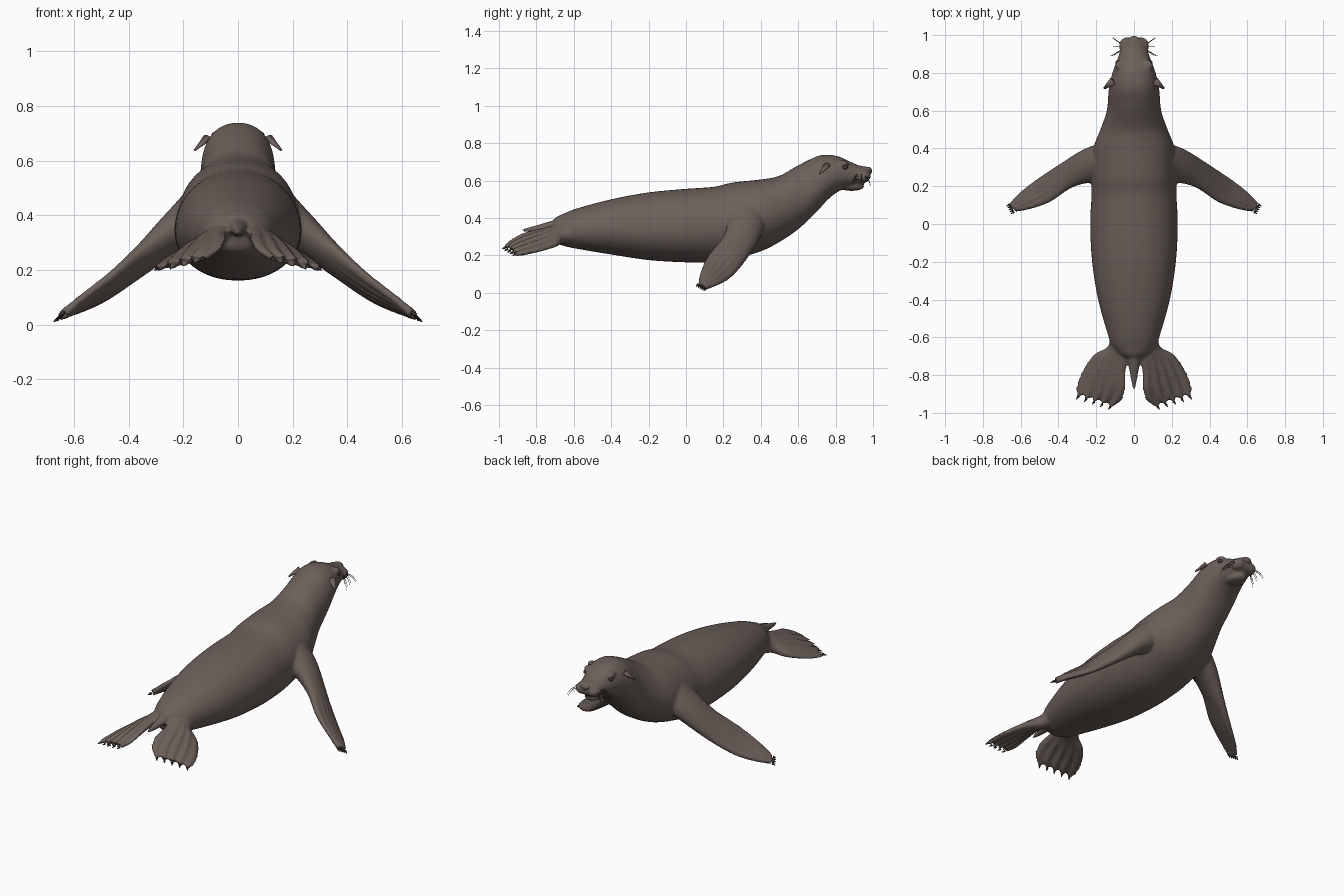
import bpy, bmesh, math
from mathutils import Vector, Matrix

if "Cube" in bpy.data.objects:
    bpy.data.objects.remove(bpy.data.objects["Cube"])


def material(name, rgb):
    m = bpy.data.materials.new(name)
    m.use_nodes = True
    m.diffuse_color = (*rgb, 1)
    bsdf = next(n for n in m.node_tree.nodes if n.type == 'BSDF_PRINCIPLED')
    bsdf.inputs["Base Color"].default_value = (*rgb, 1)
    bsdf.inputs["Roughness"].default_value = 0.7
    return m


FUR = material("brown fur", (0.15, 0.118, 0.102))
DARK = material("dark brown", (0.05, 0.04, 0.035))


def finish(name, bm, mat):
    bmesh.ops.recalc_face_normals(bm, faces=bm.faces)
    me = bpy.data.meshes.new(name)
    bm.to_mesh(me)
    bm.free()
    me.shade_smooth()
    me.materials.append(mat)
    ob = bpy.data.objects.new(name, me)
    bpy.context.collection.objects.link(ob)
    return ob


def smooth_rows(rows, steps):
    """Catmull-Rom interpolation of equal-length rows of numbers."""
    out = []
    for i in range(len(rows) - 1):
        a, b, c, d = (Vector(rows[min(max(i + k, 0), len(rows) - 1)]) for k in (-1, 0, 1, 2))
        for s in range(steps):
            t = s / steps
            out.append(b + (c - a) * (t / 2) + (a * 2 - b * 5 + c * 4 - d) * (t * t / 2)
                       + (b * 3 - a - c * 3 + d) * (t ** 3 / 2))
    return out + [Vector(rows[-1])]


def skin(bm, rings):
    loops = [[bm.verts.new(p) for p in ring] for ring in rings]
    n = len(loops[0])
    for p, q in zip(loops, loops[1:]):
        for i in range(n):
            bm.faces.new((p[i], p[(i + 1) % n], q[(i + 1) % n], q[i]))
    bm.faces.new(loops[0])
    bm.faces.new(loops[-1])


def ball(bm, centre, radii):
    bmesh.ops.create_uvsphere(bm, u_segments=24, v_segments=16, radius=1,
                              matrix=Matrix.Translation(centre) @ Matrix.Diagonal((*radii, 1)))


def flipper(bm, rows, toes, start):
    """Loft an oval blade whose toes swell and scallop towards the tip.
    Each row: leading edge xyz, trailing edge xyz, half thickness."""
    rows = smooth_rows(rows, 6)
    mids = [(Vector(r[:3]) + Vector(r[3:6])) / 2 for r in rows]
    rings, n = [], 80
    for i, r in enumerate(rows):
        lead, trail = Vector(r[:3]), Vector(r[3:6])
        along = (mids[min(i + 1, len(mids) - 1)] - mids[max(i - 1, 0)]).normalized()
        up = (trail - lead).cross(along).normalized()
        ridge = max(0, (i / (len(rows) - 1) - start) / (1 - start))
        ring = []
        for k in range(n):
            a = math.tau * k / n
            u = (1 - math.cos(a)) / 2
            w = -math.cos(math.tau * toes * u)
            ring.append(lead.lerp(trail, u) + up * r[6] * math.sin(a) * (1 + 0.55 * ridge * w)
                        + along * 0.016 * ridge ** 3 * w)
        rings.append(ring)
    for side in (1, -1):
        skin(bm, [[Vector((p.x * side, p.y, p.z)) for p in ring] for ring in rings])
    tips = [lead.lerp(trail, (k + 0.5) / toes) + along * 0.008 for k in range(toes)]
    return [(p, p + along * 0.02, 0.007) for p in tips]


def spikes(name, items, mat, flat=1):
    """Mirrored tapered cones from base point to tip point."""
    bm = bmesh.new()
    for a, b, r in items:
        a, b = Vector(a), Vector(b)
        rot = (b - a).to_track_quat('Z', 'Y').to_matrix().to_4x4()
        bmesh.ops.create_cone(bm, cap_ends=True, segments=12, radius1=r, radius2=r * 0.25,
                              depth=(b - a).length,
                              matrix=Matrix.Translation((a + b) / 2) @ rot @ Matrix.Diagonal((1, flat, 1, 1)))
    ob = finish(name, bm, mat)
    ob.modifiers.new("mirror", 'MIRROR')
    return ob


# Torso, neck and head: y, half width, underside, top
profile = [
    (-.72, .02, .31, .36), (-.70, .07, .27, .40), (-.65, .115, .25, .425), (-.58, .14, .235, .452),
    (-.4, .19, .205, .50), (-.2, .222, .175, .537), (0, .232, .163, .556), (.15, .225, .163, .567),
    (.25, .225, .178, .59), (.4, .215, .222, .606), (.5, .178, .272, .626), (.6, .144, .34, .682),
    (.7, .135, .435, .73), (.76, .125, .5, .738), (.82, .108, .545, .728), (.88, .085, .565, .70),
    (.93, .07, .58, .68), (.97, .05, .595, .674), (.985, .025, .615, .665)]
bm = bmesh.new()
rings = []
for y, w, lo, hi in smooth_rows(profile, 4):
    ring = []
    for k in range(48):
        a = math.tau * k / 48
        c, s = math.cos(a), math.sin(a)
        mid = lo + (hi - lo) * 0.46
        ring.append(Vector((w * math.copysign(abs(c) ** 0.92, c), y,
                            mid + s * ((hi - mid) if s > 0 else (mid - lo)))))
    rings.append(ring)
skin(bm, rings)

# Tail
tail = [(-.62, .06, .37, .045), (-.72, .035, .355, .03), (-.82, .017, .34, .016), (-.88, .005, .335, .006)]
skin(bm, [[Vector((w * math.cos(math.tau * k / 24), y, z + h * math.sin(math.tau * k / 24)))
           for k in range(24)] for y, w, z, h in smooth_rows(tail, 4)])

# Muzzle pads, brows and lower jaw
for side in (1, -1):
    ball(bm, (side * .037, .943, .624), (.043, .046, .034))
    ball(bm, (side * .072, .838, .69), (.028, .032, .02))
ball(bm, (0, .885, .567), (.052, .068, .022))

# Front flippers
front_claws = flipper(bm, [
    (.12, .44, .40, .12, .20, .40, .12), (.24, .40, .30, .23, .22, .37, .07),
    (.37, .325, .18, .335, .195, .295, .042), (.50, .245, .085, .45, .115, .195, .026),
    (.60, .17, .04, .56, .075, .11, .018), (.655, .112, .022, .628, .062, .05, .012)], 5, .45)

# Hind flippers
hind_claws = flipper(bm, [
    (.11, -.58, .29, .02, -.60, .36, .06), (.135, -.65, .28, .03, -.69, .355, .042),
    (.21, -.69, .255, .045, -.78, .335, .03), (.275, -.78, .225, .045, -.87, .315, .022),
    (.308, -.865, .207, .062, -.935, .28, .017), (.312, -.90, .205, .10, -.968, .25, .012)], 5, .2)

# Fuse everything into one smooth skin
body = finish("body", bm, FUR)
remesh = body.modifiers.new("fuse", 'REMESH')
remesh.mode = 'VOXEL'
remesh.voxel_size = 0.008
remesh.use_smooth_shade = True
soften = body.modifiers.new("soften", 'SMOOTH')
soften.factor = 0.5
soften.iterations = 4

# Claws and ears
spikes("front_claws", front_claws, DARK)
spikes("hind_claws", hind_claws, DARK)
spikes("ears", [((.112, .755, .683), (.158, .718, .638), .022)], FUR, 0.6)

# Eyes
bm = bmesh.new()
ball(bm, (.086, .85, .672), (.013, .016, .012))
finish("eyes", bm, DARK).modifiers.new("mirror", 'MIRROR')

# Nose
bm = bmesh.new()
ball(bm, (0, .972, .652), (.032, .023, .022))
finish("nose", bm, FUR)

# Whiskers
curve = bpy.data.curves.new("whiskers", 'CURVE')
curve.dimensions = '3D'
curve.bevel_depth = 0.002
curve.bevel_resolution = 1
curve.materials.append(DARK)
for side in (1, -1):
    for i in range(7):
        y, z = .92 + .018 * (i % 3), .632 - .008 * (i // 2)
        reach = .035 + .006 * (i % 4)
        line = curve.splines.new('POLY')
        line.points.add(5)
        for k, p in enumerate(line.points):
            t = k / 5
            p.co = (side * (.07 + reach * t), y + .03 * t * (i % 3 - 1), z + .01 * t - .055 * t * t, 1)
            p.radius = 1 - 0.6 * t
bpy.context.collection.objects.link(bpy.data.objects.new("whiskers", curve))
